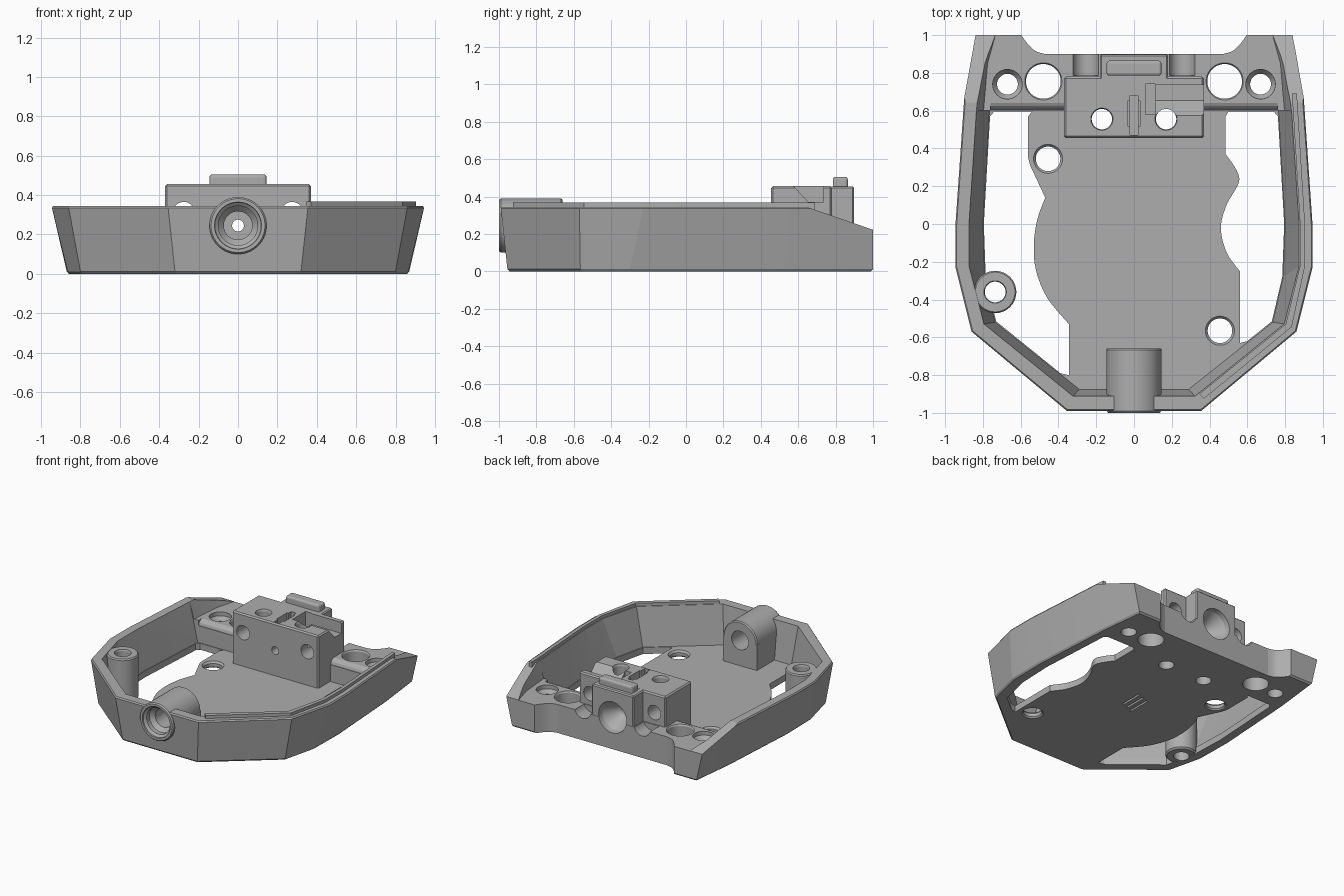
import bpy, bmesh, math
from mathutils import Matrix, Vector

if "Cube" in bpy.data.objects:
    bpy.data.objects.remove(bpy.data.objects["Cube"], do_unlink=True)

grey = bpy.data.materials.new("plain grey")
grey.use_nodes = True
grey.diffuse_color = (0.42, 0.42, 0.42, 1)
grey.node_tree.nodes["Principled BSDF"].inputs["Base Color"].default_value = (0.42, 0.42, 0.42, 1)


def finish(name, bm):
    bmesh.ops.recalc_face_normals(bm, faces=bm.faces)
    me = bpy.data.meshes.new(name)
    bm.to_mesh(me)
    bm.free()
    me.materials.append(grey)
    ob = bpy.data.objects.new(name, me)
    bpy.context.collection.objects.link(ob)
    return ob


def loft(name, rings):
    """Closed solid through rings of 3D points."""
    bm = bmesh.new()
    rows = [[bm.verts.new(p) for p in ring] for ring in rings]
    n = len(rows[0])
    for a, b in zip(rows, rows[1:]):
        for i in range(n):
            j = (i + 1) % n
            bm.faces.new((a[i], a[j], b[j], b[i]))
    bm.faces.new(rows[0])
    bm.faces.new(rows[-1])
    return finish(name, bm)


def prism(name, pts, z0, z1):
    return loft(name, [[(x, y, z) for x, y in pts] for z in (z0, z1)])


def side_prism(name, pts, x0, x1):
    return loft(name, [[(x, y, z) for y, z in pts] for x in (x0, x1)])


def box(name, x0, x1, y0, y1, z0, z1, bevel=0, segments=1):
    bm = bmesh.new()
    bmesh.ops.create_cube(bm, size=1)
    for v in bm.verts:
        v.co = Vector((x0 + (v.co.x + .5) * (x1 - x0), y0 + (v.co.y + .5) * (y1 - y0),
                       z0 + (v.co.z + .5) * (z1 - z0)))
    if bevel:
        bmesh.ops.bevel(bm, geom=bm.edges[:], offset=bevel, segments=segments,
                        profile=0.5, affect='EDGES')
    return finish(name, bm)


def lathe(name, profile, centre, axis='Z', n=48):
    """Solid of (radius, distance) pairs along an axis."""
    rings = []
    for r, d in profile:
        ring = []
        for i in range(n):
            a = math.tau * (i + .5) / n
            u, v = r * math.cos(a), r * math.sin(a)
            off = (u, v, d) if axis == 'Z' else (u, d, v)
            ring.append(tuple(c + o for c, o in zip(centre, off)))
        rings.append(ring)
    return loft(name, rings)


def boolean(targets, tool, op='DIFFERENCE'):
    for ob in targets:
        mod = ob.modifiers.new("cut", 'BOOLEAN')
        mod.operation, mod.solver, mod.object = op, 'EXACT', tool
        dg = bpy.context.evaluated_depsgraph_get()
        me = bpy.data.meshes.new_from_object(ob.evaluated_get(dg))
        ob.modifiers.clear()
        ob.data = me
    bpy.data.objects.remove(tool, do_unlink=True)


def mirrored(half):
    return half + [(-x, y) for x, y in reversed(half)]


def curve(pts, steps=5):
    """Catmull-Rom through points."""
    p = [Vector(q) for q in [pts[0]] + pts + [pts[-1]]]
    out = []
    for a, b, c, d in zip(p, p[1:], p[2:], p[3:]):
        for k in range(steps):
            t = k / steps
            q = .5 * (2 * b + (c - a) * t + (2 * a - 5 * b + 4 * c - d) * t * t
                      + (3 * b - a - 3 * c + d) * t ** 3)
            out.append(tuple(q))
    return out + [pts[-1]]


# Outer shell, flaring upward
foot = mirrored([(.32, -.955), (.80, -.565), (.865, -.3), (.87, 0), (.83, .65), (.79, 1)])
rim = mirrored([(.355, -.99), (.86, -.57), (.945, -.23), (.945, 0), (.90, .65), (.865, 1)])


def ring(pts, z, s=1):
    return [(x * s, y * s, z) for x, y in pts]


shell = loft("tray_shell", [ring(foot, 0, .988), ring(foot, .012), ring(rim, .335), ring(rim, .345, .993)])

# Hollow interior and rear deck level
well_low = mirrored([(.29, -.875), (.735, -.52), (.79, -.28), (.80, 0), (.765, .6)])
well_top = mirrored([(.325, -.915), (.80, -.53), (.88, -.22), (.88, 0), (.84, .6)])
boolean([shell], loft("well", [ring(well_low, .05), ring(well_top, .37)]))
deck_low = mirrored([(.80, .56), (.775, .85), (.72, 1.05)])
deck_top = mirrored([(.845, .56), (.815, .85), (.77, 1.05)])
boolean([shell], loft("deck_space", [ring(deck_low, .22), ring(deck_top, .37)]))
boolean([shell], side_prism("deck_round", [(.58, .18), (.605, .18), (.612, .2), (.625, .213),
                                           (.645, .222), (.645, .24), (.58, .24)], -.76, .76))
boolean([shell], side_prism("rear_slope", [(.64, .346), (1, .222), (1.1, .188), (1.1, .6), (.64, .6)], -1.2, 1.2))
notch = [(.66, 1.1)] + curve([(.60, 1.005), (.56, .95), (.52, .915), (.47, .9)])
boolean([shell], prism("rear_notch", mirrored(notch), -.1, .6))

# Side windows through the floor
left_edge = curve([(-.345, -.53), (-.46, -.39), (-.52, -.24), (-.53, -.1), (-.51, .03), (-.47, .14)])
left_window = left_edge + [(-.55, .31), (-.56, .35), (-.56, .57), (-.54, .595), (-.74, .595), (-.762, .57),
                           (-.795, 0), (-.785, -.28), (-.73, -.515), (-.39, -.79), (-.345, -.80)]
right_edge = curve([(.485, .37), (.54, .29), (.555, .22), (.49, .1), (.46, -.02), (.49, -.15), (.56, -.25)])
right_window = right_edge + [(.56, -.63), (.60, -.62), (.73, -.515), (.785, -.28), (.795, 0),
                             (.762, .57), (.74, .595), (.50, .595), (.485, .57)]
for pts in (left_window, right_window):
    boolean([shell], prism("window", pts, -.1, .1))

# Clamp block with rear step
block = box("clamp_block", -.37, .37, .455, .78, .02, .455, .01)
boolean([block], box("rear_step", -.18, .18, .65, .898, .02, .4545, .008), 'UNION')
pad = box("top_pad", -.145, .145, .785, .865, .43, .505, .015, 3)
boolean([block], side_prism("ramp", [(.55, .47), (.575, .455), (.655, .37), (.735, .37), (.735, .47)], .11, .5))
boolean([block], box("slot", -.022, .022, .47, .68, .34, .6))
boolean([block], box("slot_middle", -.034, .034, .52, .65, .36, .6))
boolean([block], box("pocket", .06, .115, .58, .74, .3, .6))

# Front boss with arched top
boss = lathe("front_boss", [(.137, -1), (.145, -.99), (.145, -.668), (.137, -.66)], (0, 0, .245), 'Y')
boolean([boss], box("boss_foot", -.145, .145, -.93, -.66, .03, .245), 'UNION')
boolean([boss, shell], lathe("boss_bore", [(.122, -1.02), (.118, -.99), (.1, -.975), (.1, -.94),
                                           (.072, -.91), (.072, -.5)], (0, 0, .245), 'Y'))

# Corner post
post = lathe("corner_post", [(.10, .004), (.112, .015), (.112, .333), (.105, .342)], (-.735, -.36, 0))
boolean([post, shell], lathe("post_hole", [(.055, -.1), (.055, .33), (.066, .36)], (-.735, -.36, 0)))

# Vertical holes: floor, deck and block
for x, y, r in ((-.455, .345, .065), (.455, -.565, .065)):
    boolean([shell], lathe("floor_hole", [(r + .02, -.01), (r, .01), (r, .035), (r + .02, .06)], (x, y, 0)))
for s in (-1, 1):
    boolean([shell], lathe("deck_hole", [(.092, -.1), (.092, .21), (.108, .235)], (s * .48, .755, 0)))
    boolean([shell], lathe("screw_hole", [(.055, -.1), (.055, .16), (.078, .19), (.078, .3)],
                           (s * .67, .74, 0)))
    boolean([shell, block], lathe("block_hole", [(.054, -.1), (.054, .44), (.064, .47)], (s * .17, .555, 0)))
    # Horizontal holes through the block, with grooves in the deck
    boolean([block], lathe("cross_hole", [(.055, .4), (.055, 1.1)], (s * .275, 0, .31), 'Y'))
    boolean([shell], lathe("deck_groove", [(.07, .785), (.07, 1.1)], (s * .255, 0, .24), 'Y'))

# Centre bore opening to a cone at the back
boolean([block, shell], lathe("cone_bore", [(.03, .4), (.03, .68), (.045, .68), (.045, .74),
                                            (.115, .86), (.125, .95)], (0, 0, .245), 'Y'))

# Three shallow slits underneath
for i in (-1, 0, 1):
    boolean([shell], box("slit", i * .05 - .008, i * .05 + .008, -.08 + i * .02, .1 + i * .02, -.05, .02))

# Raised lip along one wall
path_out = [(.37, -.925), (.835, -.545), (.905, -.225), (.905, 0), (.868, .6), (.862, .69)]
path_in = [(.345, -.9), (.803, -.53), (.879, -.222), (.879, 0), (.842, .6), (.836, .69)]
lip = prism("raised_lip", path_out + path_in[::-1], .30, .368)

for ob in (shell, block, pad, boss, post, lip):
    bpy.ops.object.select_all(action='DESELECT')
    ob.select_set(True)
    bpy.context.view_layer.objects.active = ob
    bpy.ops.object.shade_smooth_by_angle(angle=math.radians(12))
